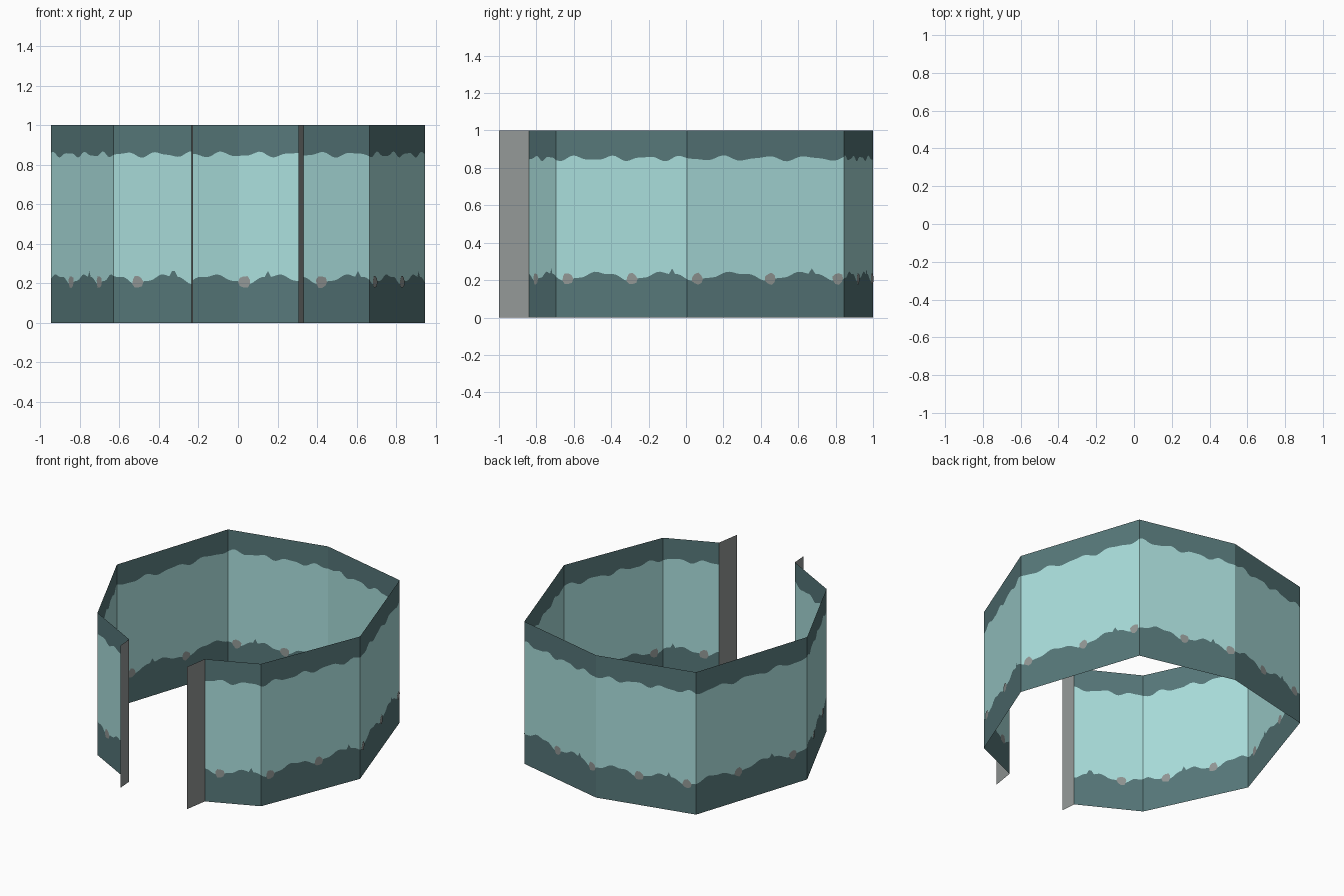
import bpy
import math
from mathutils import Vector

if "Cube" in bpy.data.objects:
    bpy.data.objects.remove(bpy.data.objects["Cube"])


def srgb(r, g, b):
    f = lambda c: ((c / 255 + 0.055) / 1.055) ** 2.4 if c > 10 else c / 3294.6
    return (f(r), f(g), f(b), 1.0)


def material(name, rgb):
    m = bpy.data.materials.new(name)
    m.diffuse_color = srgb(*rgb)
    m.use_nodes = True
    m.node_tree.nodes["Principled BSDF"].inputs["Base Color"].default_value = m.diffuse_color
    return m


PALE = material("pale teal", (170, 222, 220))
DARK = material("dark teal", (87, 120, 122))
GREY = material("stone grey", (147, 152, 150))

# Plan of the open ring: (position along the wall in sides, x, y)
PLAN = [(0.48, 0.33, -0.84), (1, 0.665, -0.695), (2, 0.945, 0.005),
        (3, 0.665, 0.845), (4, 0.0, 1.0), (5, -0.67, 0.845),
        (6, -0.945, 0.005), (7, -0.63, -0.66), (7.64, -0.235, -0.873)]
# Stones lie in the dips of the lower bank
STONES = [0.62, 1.09, 1.58, 2.065, 2.53, 2.96, 3.47, 3.95,
          4.43, 4.91, 5.38, 5.87, 6.33, 6.78, 7.2]


def add_mesh(name, verts, faces, mat):
    me = bpy.data.meshes.new(name)
    me.from_pydata(verts, [], faces)
    me.materials.append(mat)
    ob = bpy.data.objects.new(name, me)
    bpy.context.collection.objects.link(ob)
    return ob


def locate(u):
    """Point on the plan and the direction of its side."""
    for (u0, x0, y0), (u1, x1, y1) in zip(PLAN, PLAN[1:]):
        if u <= u1:
            break
    a, b = Vector((x0, y0, 0)), Vector((x1, y1, 0))
    return a.lerp(b, (u - u0) / (u1 - u0)), (b - a).normalized()


def lower_edge(u):
    """Height of the lower bank: humps between stones, some with a spike."""
    marks = [0.14] + STONES + [7.67]
    i = max(k for k in range(len(marks) - 1) if marks[k] <= u)
    p = (u - marks[i]) / (marks[i + 1] - marks[i])
    z = 0.197 + 0.044 * math.sin(math.pi * p) ** 1.5 + 0.006 * math.sin(p * 19)
    if i % 2 and abs(p - 0.62) < 0.035:
        z += 0.03
    return z


def upper_edge(u):
    return (0.851 + 0.011 * math.sin(u * 2 * math.pi * 3.7)
            + 0.005 * math.sin(u * 2 * math.pi * 6.3 + 1))


# Columns along the wall, with one exactly at every corner
columns = []
for (u0, _, _), (u1, _, _) in zip(PLAN, PLAN[1:]):
    n = round(44 * (u1 - u0))
    columns += [u0 + (u1 - u0) * k / n for k in range(n)]
columns.append(PLAN[-1][0])


def band(name, low, high, mat):
    verts, faces = [], []
    for u in columns:
        p, _ = locate(u)
        verts += [(p.x, p.y, low(u)), (p.x, p.y, high(u))]
    for k in range(len(columns) - 1):
        a = 2 * k
        faces.append((a, a + 2, a + 3, a + 1))
    add_mesh(name, verts, faces, mat)


# Painted wall in three bands
band("lower_bank", lambda u: 0.0, lower_edge, DARK)
band("sky_wall", lower_edge, upper_edge, PALE)
band("upper_bank", upper_edge, lambda u: 1.0, DARK)

# Stones: thin plates on both sides of the wall
for i, u in enumerate(STONES):
    c, d = locate(u)
    out = Vector((d.y, -d.x, 0))
    for side, name in ((1, "outer"), (-1, "inner")):
        ring = []
        for k in range(9):
            a = side * 2 * math.pi * k / 9
            r = 0.031 + 0.003 * math.sin(k * 2.3 + i)
            ring.append(c + out * side * 0.003 + d * r * math.cos(a)
                        + Vector((0, 0, 0.207 + r * math.sin(a))))
        add_mesh(f"{name}_stone_{i + 1}", ring, [tuple(range(9))], GREY)

# Plain flaps turned outward at the gap in front
for name, (x0, y0), (x1, y1) in (("right_flap", (0.305, -1.0), PLAN[0][1:]),
                                 ("left_flap", PLAN[-1][1:], (-0.227, -0.98))):
    add_mesh(name, [(x0, y0, 0), (x1, y1, 0), (x1, y1, 1), (x0, y0, 1)],
             [(0, 1, 2, 3)], GREY)
